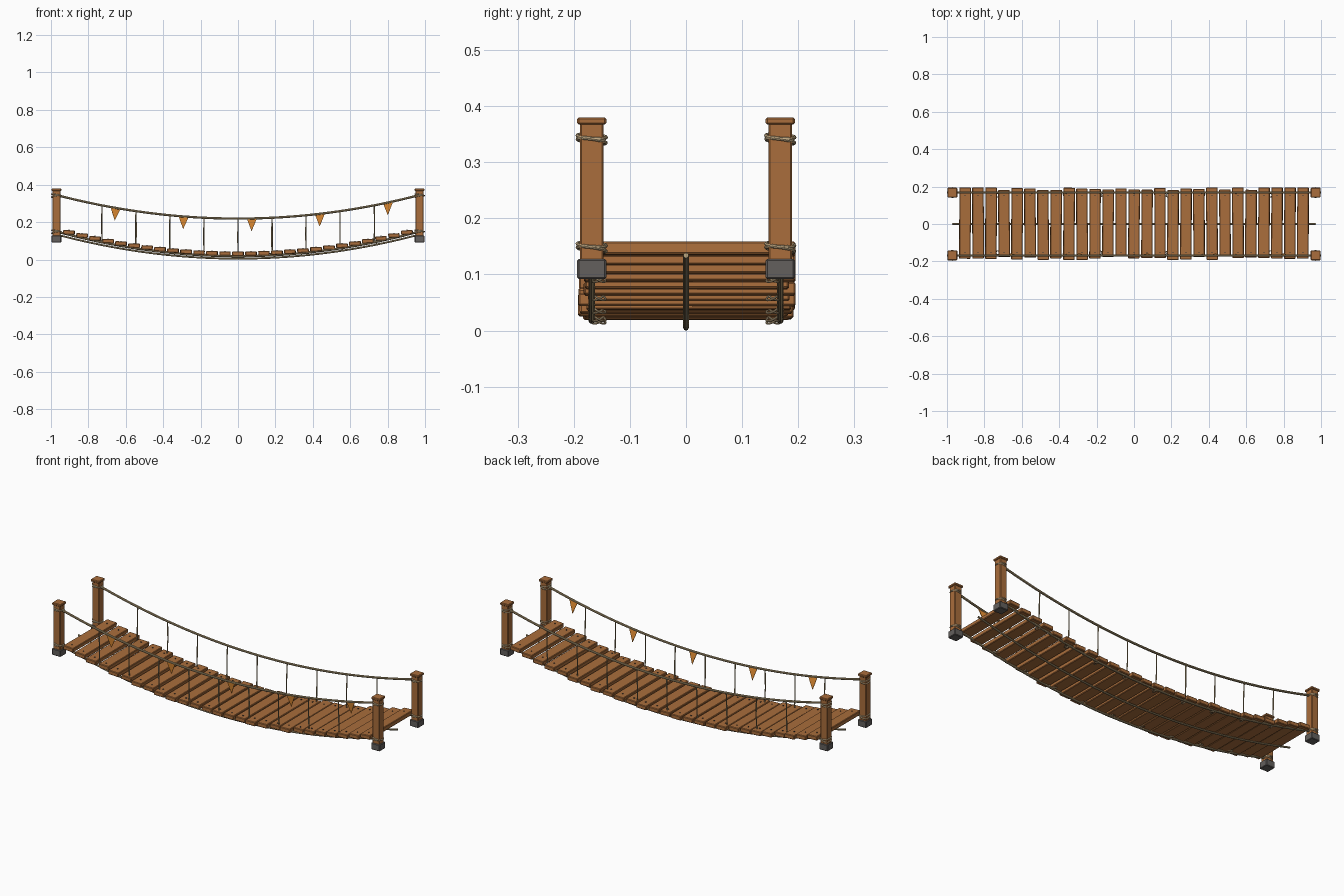
import bpy, bmesh, random
from math import radians
from mathutils import Vector, Matrix

random.seed(4)
if "Cube" in bpy.data.objects:
    bpy.data.objects.remove(bpy.data.objects["Cube"])


def material(name, rgb):
    m = bpy.data.materials.new(name)
    m.use_nodes = True
    m.diffuse_color = (*rgb, 1)
    m.node_tree.nodes["Principled BSDF"].inputs["Base Color"].default_value = (*rgb, 1)
    return m


WOOD = material("brown wood", (0.40, 0.155, 0.045))
ROPE = material("weathered rope", (0.42, 0.32, 0.17))
LASH = material("pale lashing rope", (0.62, 0.46, 0.26))
STONE = material("grey footing", (0.125, 0.115, 0.11))
IRON = material("dark nail", (0.05, 0.045, 0.04))
CLOTH = material("orange cloth", (0.80, 0.28, 0.035))

POST_X, POST_Y = 0.971, 0.168


def mesh_object(name, bm, mat):
    me = bpy.data.meshes.new(name)
    bm.to_mesh(me)
    bm.free()
    me.materials.append(mat)
    ob = bpy.data.objects.new(name, me)
    bpy.context.collection.objects.link(ob)
    return ob


def box(name, center, size, mat, bevel=0.003, tilt=(0, 0)):
    bm = bmesh.new()
    bmesh.ops.create_cube(bm, size=1)
    bmesh.ops.scale(bm, vec=size, verts=bm.verts)
    bmesh.ops.bevel(bm, geom=bm.edges[:], offset=bevel, segments=1, affect='EDGES')
    turn = Matrix.Rotation(tilt[0], 4, 'Y') @ Matrix.Rotation(tilt[1], 4, 'Z')
    bm.transform(Matrix.Translation(center) @ turn)
    return mesh_object(name, bm, mat)


def tube(name, points, radius, mat, closed=False):
    cu = bpy.data.curves.new(name, 'CURVE')
    cu.dimensions = '3D'
    cu.bevel_depth = radius
    cu.bevel_resolution = 2
    cu.use_fill_caps = True
    sp = cu.splines.new('POLY')
    sp.points.add(len(points) - 1)
    for p, co in zip(sp.points, points):
        p.co = (*co, 1)
    sp.use_cyclic_u = closed
    cu.materials.append(mat)
    ob = bpy.data.objects.new(name, cu)
    bpy.context.collection.objects.link(ob)
    bpy.ops.object.select_all(action='DESELECT')
    ob.select_set(True)
    bpy.context.view_layer.objects.active = ob
    bpy.ops.object.convert(target='MESH')
    bpy.ops.object.shade_smooth_by_angle()


def ring(name, center, radius, thick, tilt_x, tilt_y):
    turn = Matrix.Rotation(tilt_x, 3, 'X') @ Matrix.Rotation(tilt_y, 3, 'Y')
    steps = 16
    pts = [Vector(center) + turn @ (Matrix.Rotation(radians(360 * i / steps), 3, 'Z')
           @ Vector((radius, 0, 0))) for i in range(steps)]
    tube(name, pts, thick, LASH, True)


def sag(low, high):
    """Height of a hanging rope that reaches high at the posts."""
    return lambda x: low + (high - low) * (x / POST_X) ** 2


rail = sag(0.219, 0.345)
bearer = sag(0.018, 0.15)
middle = sag(0.005, 0.134)
deck = sag(0.031, 0.163)


def hanging_rope(name, height, y, radius):
    xs = [POST_X * (i / 20 - 1) for i in range(41)]
    tube(name, [(x, y, height(x)) for x in xs], radius, ROPE)


# Deck planks and nails
for i in range(27):
    x = (i - 13) * 0.0695
    front, back = random.uniform(0.174, 0.194), random.uniform(0.18, 0.196)
    if abs(x) > 0.72:
        front, back = front * 0.2 + 0.15, 0.195
    z = deck(x)
    box("plank", (x, (back - front) / 2, z), (0.061, front + back, 0.023), WOOD, 0.003,
        (random.uniform(-0.02, 0.02) - 0.06 * x, random.uniform(-0.006, 0.006)))
    for y in (-0.152, 0.152):
        bm = bmesh.new()
        bmesh.ops.create_cone(bm, cap_ends=True, segments=8, radius1=0.004,
                              radius2=0.003, depth=0.004)
        bm.transform(Matrix.Translation((x, y, z + 0.0125)))
        mesh_object("plank_nail", bm, IRON)

# Posts with caps, footings and lashings
for sx in (-1, 1):
    for sy in (-1, 1):
        x, y = sx * POST_X, sy * POST_Y
        box("post", (x, y, 0.24), (0.042, 0.042, 0.26), WOOD, 0.003)
        box("post_cap", (x, y, 0.3735), (0.052, 0.052, 0.013), WOOD, 0.003)
        box("post_footing", (x, y, 0.11), (0.052, 0.052, 0.036), STONE, 0.003)
        for z in (0.342, 0.149):
            for k in (-1, 1):
                ring("post_lashing", (x, y, z + k * 0.004), 0.0255, 0.0034,
                     radians(-6 + 2 * k), radians(9 * k))

# Hanging ropes: handrails, deck bearers and middle bearer
for side, sy in (("front", -1), ("back", 1)):
    hanging_rope(side + "_handrail", rail, sy * POST_Y, 0.006)
    hanging_rope(side + "_bearer_rope", bearer, sy * POST_Y, 0.006)
    # Hangers tied to the bearers
    for i in range(9):
        x = (i - 4) * 0.182
        top, low = rail(x), bearer(x)
        bow = random.uniform(-0.003, 0.003)
        tube(side + "_hanger", [(x, sy * POST_Y, top),
                                (x + bow, sy * 0.166, (top + low) / 2),
                                (x, sy * 0.162, low)], 0.003, ROPE)
        for k in (-1, 1):
            ring(side + "_hanger_knot", (x + k * 0.003, sy * 0.155, low + 0.002), 0.013,
                 0.002, sy * radians(30 * k), radians(20))
hanging_rope("middle_bearer_rope", middle, 0, 0.005)

# Pennants on the front handrail, swinging slightly inwards
for i in range(5):
    x = -0.655 + i * 0.3645
    bm = bmesh.new()
    yaw = random.uniform(-0.15, 0.15)
    outline = [(-0.027, 0, rail(x - 0.027)), (0.027, 0, rail(x + 0.027)),
               (-0.003, 0.01, rail(x) - 0.068)]
    face = bm.faces.new([bm.verts.new(co) for co in outline])
    extra = bmesh.ops.extrude_face_region(bm, geom=[face])
    new = [v for v in extra["geom"] if isinstance(v, bmesh.types.BMVert)]
    bmesh.ops.translate(bm, vec=(0, 0.003, 0), verts=new)
    bmesh.ops.recalc_face_normals(bm, faces=bm.faces[:])
    bm.transform(Matrix.Translation((x, -POST_Y - 0.002, 0)) @ Matrix.Rotation(yaw, 4, 'Z'))
    mesh_object("pennant", bm, CLOTH)
